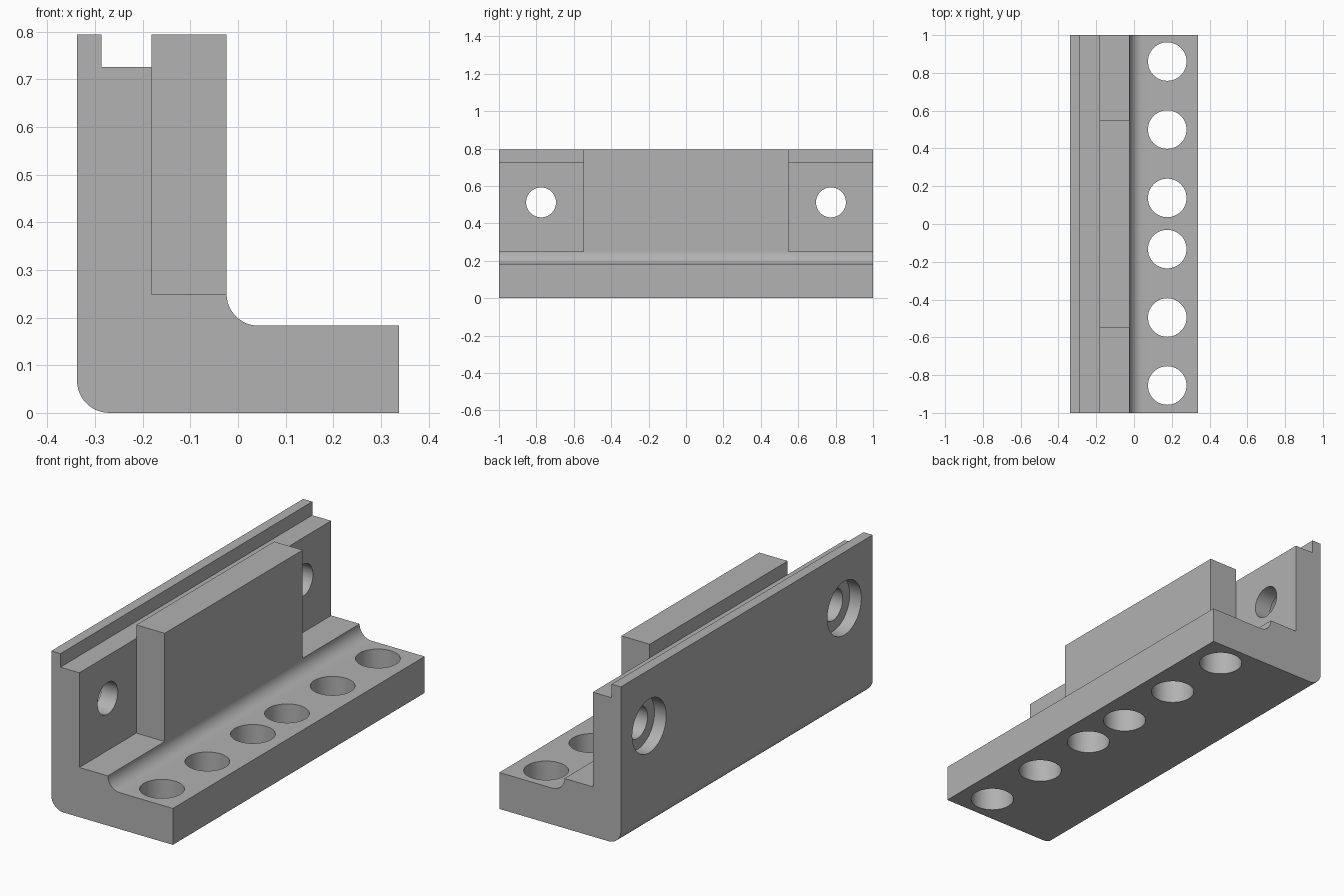
import bpy, bmesh, math
from mathutils import Matrix, Vector

cube = bpy.data.objects.get("Cube")
if cube:
    bpy.data.objects.remove(cube, do_unlink=True)

grey = bpy.data.materials.new("machined grey")
grey.use_nodes = True
colour = (0.445, 0.445, 0.445, 1)
grey.diffuse_color = colour
grey.node_tree.nodes["Principled BSDF"].inputs["Base Color"].default_value = colour


def make_object(name, bm):
    bmesh.ops.recalc_face_normals(bm, faces=bm.faces)
    mesh = bpy.data.meshes.new(name)
    bm.to_mesh(mesh)
    bm.free()
    mesh.materials.append(grey)
    obj = bpy.data.objects.new(name, mesh)
    bpy.context.collection.objects.link(obj)
    return obj


def arc(cx, cz, r, start, end, steps=12):
    angles = [math.radians(start + (end - start) * i / steps) for i in range(steps + 1)]
    return [(cx + r * math.cos(a), cz + r * math.sin(a)) for a in angles]


def cylinder(bm, centre, radius, depth, axis):
    turn = Matrix.Rotation(math.pi / 2, 4, 'Y') if axis == 'X' else Matrix()
    bmesh.ops.create_cone(bm, cap_ends=True, segments=64, radius1=radius, radius2=radius,
                          depth=depth, matrix=Matrix.Translation(centre) @ turn)


def cut(target, name, bm):
    cutter = make_object(name, bm)
    cutter.hide_render = True
    mod = target.modifiers.new(name, 'BOOLEAN')
    mod.operation = 'DIFFERENCE'
    mod.solver = 'EXACT'
    mod.object = cutter
    bpy.context.view_layer.objects.active = target
    bpy.ops.object.modifier_apply(modifier=name)
    bpy.data.objects.remove(cutter, do_unlink=True)


# L-shaped section with the full-height block and the top groove
back, front, top = -0.338, 0.338, 0.794
block_back, block_front, ledge, foot = -0.182, -0.024, 0.25, 0.183
fillet = ledge - foot
profile = [(front, 0), (front, foot)]
profile += arc(block_front + fillet, ledge, fillet, 270, 180)
profile += [(block_front, top), (block_back, top), (block_back, 0.726),
            (-0.287, 0.726), (-0.287, top), (back, top)]
profile += arc(back + 0.068, 0.068, 0.068, 180, 270)

bm = bmesh.new()
face = bm.faces.new([bm.verts.new((x, -1, z)) for x, z in profile])
sweep = bmesh.ops.extrude_face_region(bm, geom=[face])
bmesh.ops.translate(bm, vec=(0, 2, 0),
                    verts=[v for v in sweep["geom"] if isinstance(v, bmesh.types.BMVert)])
# The sweep keeps the starting face, so the section is closed at both ends
bracket = make_object("angle_bracket", bm)

# End pockets that leave the raised block in the middle
bm = bmesh.new()
for side in (-1, 1):
    size = Vector((0.3, 0.55, 0.7))
    centre = Vector((block_back + size.x / 2, side * (0.548 + size.y / 2), ledge + size.z / 2))
    bmesh.ops.create_cube(bm, size=1, matrix=Matrix.Translation(centre) @ Matrix.Diagonal(size).to_4x4())
cut(bracket, "end_pockets", bm)

# Row of holes through the foot
bm = bmesh.new()
for y in (-0.855, -0.495, -0.133, 0.138, 0.5, 0.86):
    cylinder(bm, (0.176, y, 0.09), 0.102, 0.4, 'Z')
cut(bracket, "foot_holes", bm)

# Screw holes through the wall, then their counterbores from the back
for name, radius, reach in (("screw_holes", 0.08, 0.3), ("counterbores", 0.135, 0.065)):
    bm = bmesh.new()
    for side in (-1, 1):
        cylinder(bm, (back + reach - 0.2, side * 0.775, 0.512), radius, 0.4, 'X')
    cut(bracket, name, bm)

bpy.ops.object.select_all(action='DESELECT')
bracket.select_set(True)
bpy.context.view_layer.objects.active = bracket
bpy.ops.object.shade_smooth_by_angle(angle=math.radians(30))
